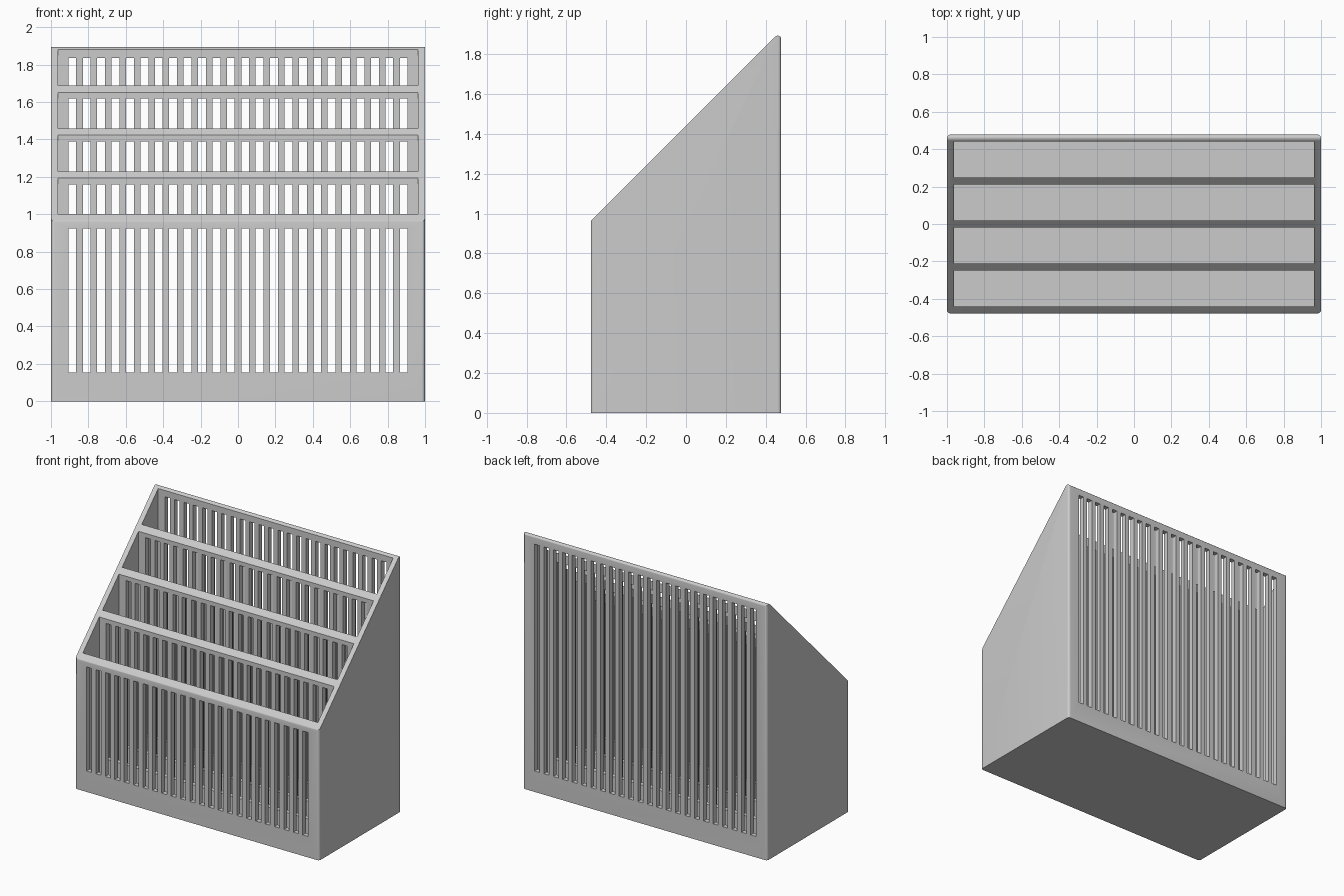
import bpy
import bmesh
import math

cube = bpy.data.objects.get("Cube")
if cube:
    bpy.data.objects.remove(cube, do_unlink=True)

HALF_X, HALF_Y = 1.0, 0.478
WALL, FLOOR = 0.037, 0.04
FRONT_Z, PEAK_Z = 0.963, 1.919
ROUND = 0.018
WALL_STEP = (2 * HALF_Y - WALL) / 4
SLOT_TOPS = [0.925, 1.16, 1.39, 1.62, 1.835]
SLOT_BASE, SLOT_WIDTH = 0.155, 0.042
SLOTS, SLOT_REACH = 24, 0.886

grey = bpy.data.materials.new("light grey plastic")
grey.use_nodes = True
colour = (0.6, 0.6, 0.6, 1)
grey.diffuse_color = colour
grey.node_tree.nodes["Principled BSDF"].inputs["Base Color"].default_value = colour


def make_object(name, bm):
    bmesh.ops.recalc_face_normals(bm, faces=bm.faces)
    mesh = bpy.data.meshes.new(name)
    bm.to_mesh(mesh)
    bm.free()
    obj = bpy.data.objects.new(name, mesh)
    bpy.context.collection.objects.link(obj)
    mesh.materials.append(grey)
    return obj


def add_box(bm, low, high):
    verts = bmesh.ops.create_cube(bm, size=1)["verts"]
    for v in verts:
        for i in range(3):
            v.co[i] = low[i] if v.co[i] < 0 else high[i]


def arc(cx, cz, start, end, steps=6):
    for i in range(steps + 1):
        a = math.radians(start + (end - start) * i / steps)
        yield cx + ROUND * math.cos(a), cz + ROUND * math.sin(a)


def extrude(points, direction):
    bm = bmesh.new()
    face = bm.faces.new([bm.verts.new(p) for p in points])
    new = bmesh.ops.extrude_face_region(bm, geom=[face])["geom"]
    bmesh.ops.translate(bm, vec=direction,
                        verts=[v for v in new if isinstance(v, bmesh.types.BMVert)])
    return bm


def carve(obj, cutter, operation):
    mod = obj.modifiers.new("carve", "BOOLEAN")
    mod.operation, mod.object, mod.solver = operation, cutter, "EXACT"
    graph = bpy.context.evaluated_depsgraph_get()
    result = bpy.data.meshes.new_from_object(obj.evaluated_get(graph))
    obj.modifiers.clear()
    obj.data = result
    bpy.data.objects.remove(cutter, do_unlink=True)


# Block with rounded upright corners
plan = []
for sx, sy, start in ((1, 1, 0), (-1, 1, 90), (-1, -1, 180), (1, -1, 270)):
    plan += arc(sx * (HALF_X - ROUND), sy * (HALF_Y - ROUND), start, start + 90)
body = make_object("sorter_body", extrude([(x, y, 0) for x, y in plan], (0, 0, 2)))

# Sloping side outline with rounded front lip and peak
tan = math.tan(math.radians(22.5))
side = [(HALF_Y + 1, -1), (-HALF_Y - 1, -1), (-HALF_Y - 1, 0), (-HALF_Y, 0)]
side = [(HALF_Y, -0.1), (-HALF_Y, -0.1)]
side += arc(-HALF_Y + ROUND, FRONT_Z - ROUND * tan, 180, 135)
side += arc(HALF_Y - ROUND, PEAK_Z - ROUND / tan, 135, 0)
# Push the upright sides outwards a hair so they clear the block
side = [(y * 1.001, z) for y, z in side]
carve(body, make_object("outline_cutter", extrude([(-1.1, y, z) for y, z in side], (2.2, 0, 0))),
      "INTERSECT")

# Four open pockets
bm = bmesh.new()
for k in range(4):
    y = -HALF_Y + WALL + k * WALL_STEP
    add_box(bm, (-HALF_X + WALL, y, FLOOR), (HALF_X - WALL, y + WALL_STEP - WALL, 2.1))
carve(body, make_object("pocket_cutter", bm), "DIFFERENCE")

# Rows of upright slots through every wall
bm = bmesh.new()
for k, top in enumerate(SLOT_TOPS):
    y = -HALF_Y + k * WALL_STEP
    for i in range(SLOTS):
        x = -SLOT_REACH + 2 * SLOT_REACH * i / (SLOTS - 1)
        add_box(bm, (x - SLOT_WIDTH / 2, y - 0.02, SLOT_BASE),
                (x + SLOT_WIDTH / 2, y + WALL + 0.02, top))
carve(body, make_object("slot_cutter", bm), "DIFFERENCE")

bpy.ops.object.select_all(action="DESELECT")
body.select_set(True)
bpy.context.view_layer.objects.active = body
bpy.ops.object.shade_smooth_by_angle(angle=math.radians(30))
